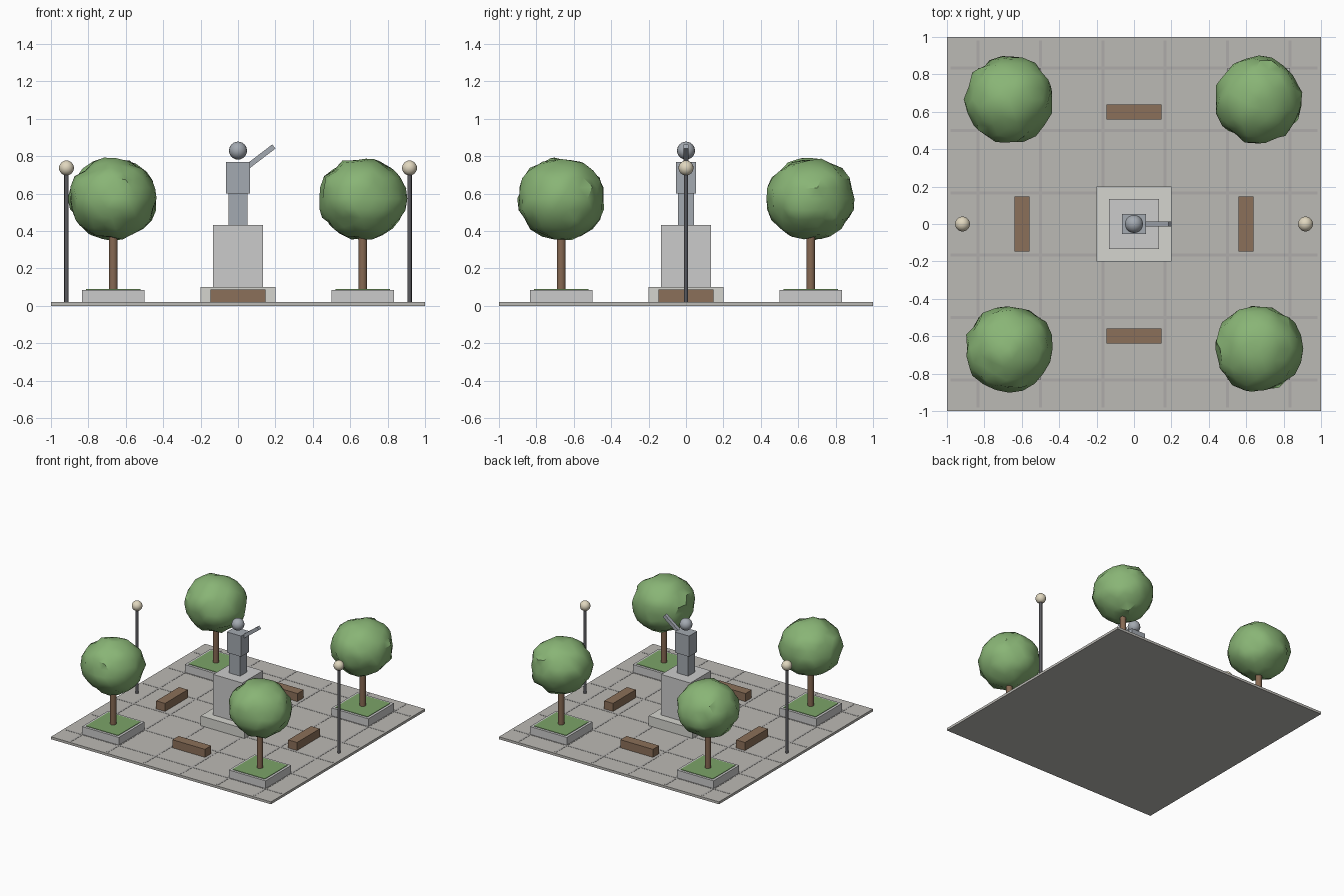
import bpy, math, random
from mathutils import Vector

if "Cube" in bpy.data.objects:
    bpy.data.objects.remove(bpy.data.objects["Cube"])

random.seed(4)


def mat(name, r, g, b):
    m = bpy.data.materials.new(name)
    m.diffuse_color = (r, g, b, 1)
    m.use_nodes = True
    m.node_tree.nodes["Principled BSDF"].inputs["Base Color"].default_value = m.diffuse_color
    return m


PAVING = mat("paving", 0.50, 0.49, 0.46)
JOINT = mat("joint", 0.42, 0.41, 0.40)
PALE = mat("pale_stone", 0.66, 0.66, 0.62)
BRONZE = mat("statue_metal", 0.37, 0.40, 0.44)
WOOD = mat("wood", 0.26, 0.16, 0.10)
BARK = mat("bark", 0.24, 0.14, 0.085)
GRASS = mat("grass", 0.20, 0.37, 0.14)
LEAF = mat("leaf", 0.25, 0.46, 0.18)
IRON = mat("iron", 0.10, 0.10, 0.11)
GLOBE = mat("globe", 0.75, 0.68, 0.52)


def finish(name, material, smooth=None):
    ob = bpy.context.object
    ob.name = name
    if material:
        ob.data.materials.append(material)
    if smooth:
        bpy.ops.object.shade_smooth_by_angle(angle=math.radians(smooth))
    return ob


def box(name, x, y, z0, z1, sx, sy, material=None):
    """Box centred on x, y, from z0 to z1."""
    bpy.ops.mesh.primitive_cube_add(size=1, location=(x, y, (z0 + z1) / 2))
    bpy.context.object.scale = (sx, sy, z1 - z0)
    bpy.ops.object.transform_apply(location=False, rotation=False, scale=True)
    return finish(name, material)


def post(name, x, y, z0, z1, r, material, sides=12):
    bpy.ops.mesh.primitive_cylinder_add(vertices=sides, radius=r, depth=z1 - z0,
                                        location=(x, y, (z0 + z1) / 2))
    return finish(name, material, 40)


def ball(name, x, y, z, r, material):
    bpy.ops.mesh.primitive_uv_sphere_add(segments=20, ring_count=12, radius=r, location=(x, y, z))
    return finish(name, material, 60)


# Paved square with joint lines
box("plaza_slab", 0, 0, 0, 0.02, 2, 2, PAVING)
for k in (-5, -3, -1, 1, 3, 5):
    box("paving_joint_x", k / 6, 0, 0.018, 0.0215, 0.016, 1.96, JOINT)
    box("paving_joint_y", 0, k / 6, 0.018, 0.0215, 1.96, 0.016, JOINT)

# Pedestal
box("pedestal_step", 0, 0, 0.02, 0.10, 0.40, 0.40, PALE)
box("pedestal_block", 0, 0, 0.10, 0.433, 0.266, 0.266)

# Statue
box("statue_legs", 0, 0, 0.433, 0.60, 0.10, 0.086, BRONZE)
box("statue_torso", 0, 0, 0.60, 0.77, 0.13, 0.106, BRONZE)
ball("statue_head", 0, 0, 0.83, 0.048, BRONZE)
a, b = Vector((0.045, 0, 0.74)), Vector((0.192, 0, 0.852))
arm = box("statue_arm", 0, 0, -0.5, 0.5, (b - a).length, 0.028, BRONZE)
arm.scale.z = 0.028
arm.location = (a + b) / 2
arm.rotation_euler.y = -math.atan2(b.z - a.z, b.x - a.x)

# Four benches and two lamps
for s in (-1, 1):
    box("bench_long_x", 0, s * 0.6, 0.02, 0.086, 0.296, 0.08, WOOD)
    box("bench_long_y", s * 0.6, 0, 0.02, 0.086, 0.08, 0.296, WOOD)
    post("lamp_post", s * 0.917, 0, 0.02, 0.72, 0.012, IRON)
    ball("lamp_globe", s * 0.917, 0, 0.737, 0.04, GLOBE)

# Planter and tree in each corner
for sx in (-1, 1):
    for sy in (-1, 1):
        x, y = sx * 0.667, sy * 0.667
        box("planter", x, y, 0.02, 0.085, 0.334, 0.334)
        box("planter_grass", x, y, 0.07, 0.089, 0.294, 0.294, GRASS)
        post("tree_trunk", x, y, 0.085, 0.42, 0.024, BARK)
        bpy.ops.mesh.primitive_ico_sphere_add(subdivisions=3, radius=0.233, location=(x, y, 0.573))
        crown = finish("tree_crown", LEAF)
        for v in crown.data.vertices:
            v.co *= random.uniform(0.94, 1.05)
            v.co.z *= 0.93
        bpy.ops.object.shade_smooth_by_angle(angle=math.radians(40))
